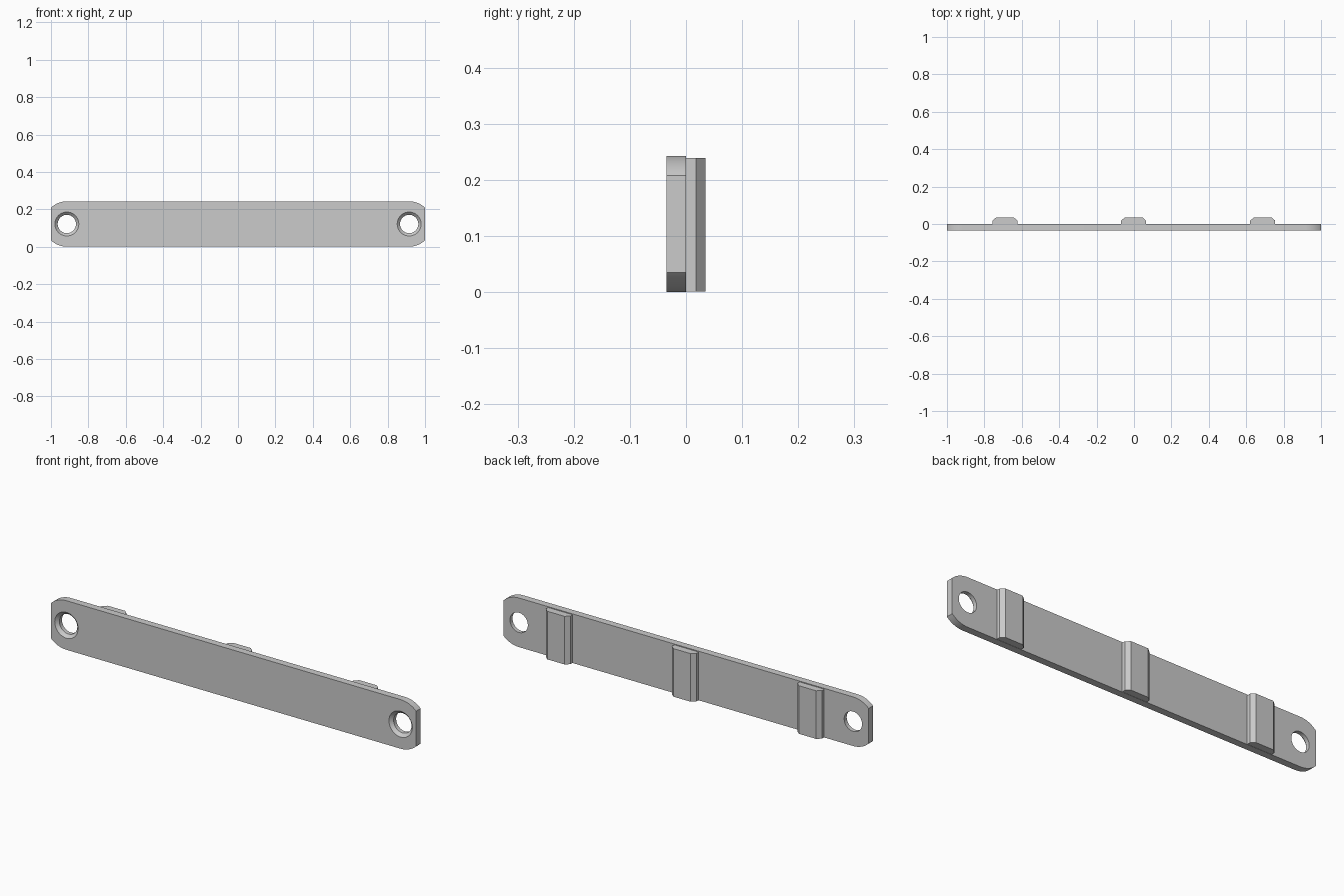
import bpy, bmesh
from math import pi, sin, cos, acos

if "Cube" in bpy.data.objects:
    bpy.data.objects.remove(bpy.data.objects["Cube"])

H = 0.243            # plate height
R = H / 2            # end radius, centred on the screw holes
HX = 0.915           # screw hole offset from the middle
FRONT, BACK = -0.035, 0.0


def loft(name, rings):
    """Closed solid skinned through rings that have equal point counts."""
    bm = bmesh.new()
    loops = [[bm.verts.new(p) for p in ring] for ring in rings]
    n = len(loops[0])
    for a, b in zip(loops, loops[1:]):
        for i in range(n):
            j = (i + 1) % n
            bm.faces.new((a[i], a[j], b[j], b[i]))
    bm.faces.new(loops[0])
    bm.faces.new(loops[-1])
    bmesh.ops.recalc_face_normals(bm, faces=bm.faces)
    mesh = bpy.data.meshes.new(name)
    bm.to_mesh(mesh)
    bm.free()
    obj = bpy.data.objects.new(name, mesh)
    bpy.context.collection.objects.link(obj)
    return obj


def activate(obj):
    bpy.ops.object.select_all(action='DESELECT')
    obj.select_set(True)
    bpy.context.view_layer.objects.active = obj


# Plate: rounded ends that are cut off flat at x = +-1
start = acos((1 - HX) / R)
steps = 10
arc = [start + (pi / 2 - start) * i / steps for i in range(steps + 1)]
quarter = [(HX + R * cos(a), R * sin(a)) for a in arc]
outline = (quarter
           + [(-x, z) for x, z in reversed(quarter)]
           + [(-x, -z) for x, z in quarter]
           + [(x, -z) for x, z in reversed(quarter)])
plate = loft("plate", [[(x, y, z + R) for x, z in outline] for y in (FRONT, BACK)])

# Countersunk screw holes
bore = [(0.074, FRONT - 0.01), (0.049, FRONT + 0.015), (0.049, BACK + 0.02)]
for side in (-1, 1):
    cutter = loft("screw_hole_cutter", [
        [(side * HX + r * cos(2 * pi * i / 48), y, R + r * sin(2 * pi * i / 48))
         for i in range(48)] for r, y in bore])
    cutter.hide_render = True
    activate(plate)
    cut = plate.modifiers.new("screw_hole", 'BOOLEAN')
    cut.operation = 'DIFFERENCE'
    cut.solver = 'EXACT'
    cut.object = cutter
    bpy.ops.object.modifier_apply(modifier=cut.name)
    bpy.data.objects.remove(cutter, do_unlink=True)

activate(plate)
bpy.ops.object.shade_smooth_by_angle()

# Three chamfered ribs across the back
rib = [(-0.067, BACK), (-0.067, 0.018), (-0.047, 0.035),
       (0.047, 0.035), (0.067, 0.018), (0.067, BACK)]
for label, cx in (("left", -0.69), ("middle", -0.002), ("right", 0.688)):
    loft(f"back_rib_{label}", [[(cx + x, y, z) for x, y in rib] for z in (0.001, 0.239)])
